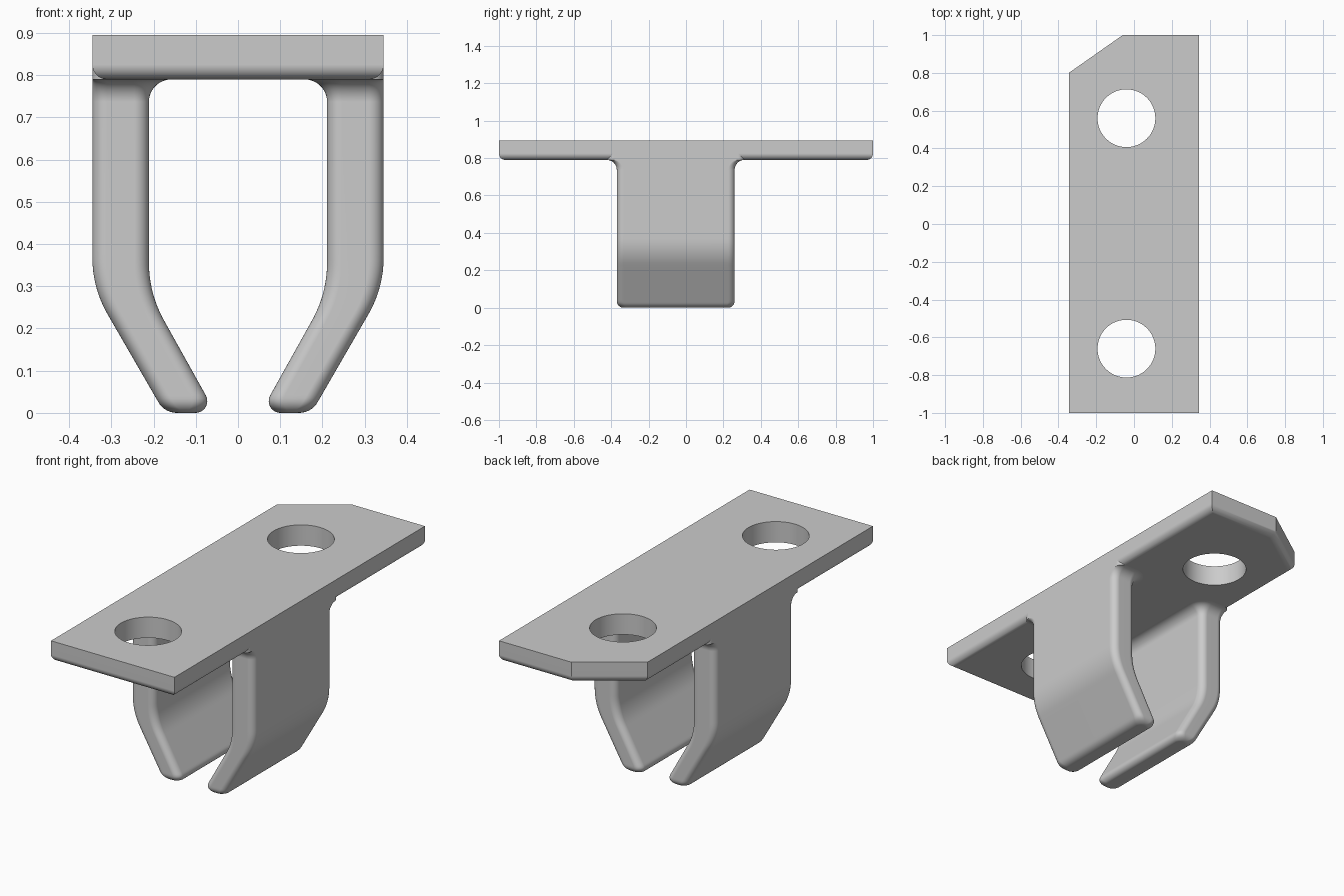
import bpy, bmesh, math
from mathutils import Vector

default = bpy.data.objects.get("Cube")
if default:
    bpy.data.objects.remove(default)

TOP, UNDER = 0.895, 0.79        # plate heights
HALF = 0.345                    # half width
ROUND, FILLET = 0.035, 0.053    # convex and concave radii
FRONT, BACK = -0.37, 0.26       # leg ends along y

grey = bpy.data.materials.new("plain grey")
grey.use_nodes = True
grey.diffuse_color = (0.6, 0.6, 0.6, 1)
grey.node_tree.nodes["Principled BSDF"].inputs["Base Color"].default_value = (0.6, 0.6, 0.6, 1)


def make_object(name, bm):
    bmesh.ops.recalc_face_normals(bm, faces=bm.faces[:])
    mesh = bpy.data.meshes.new(name)
    bm.to_mesh(mesh)
    bm.free()
    mesh.materials.append(grey)
    obj = bpy.data.objects.new(name, mesh)
    bpy.context.collection.objects.link(obj)
    return obj


def activate(obj):
    bpy.ops.object.select_all(action='DESELECT')
    obj.select_set(True)
    bpy.context.view_layer.objects.active = obj


def finish(obj):
    activate(obj)
    bpy.ops.object.shade_smooth_by_angle(angle=math.radians(32))
    mod = obj.modifiers.new("even shading", 'WEIGHTED_NORMAL')
    mod.keep_sharp = True


def rounded(before, corner, after, radius, steps=24):
    """Arc points that replace a corner between two straight lines."""
    a, c, b = Vector(before), Vector(corner), Vector(after)
    u, v = (a - c).normalized(), (b - c).normalized()
    half = u.angle(v) / 2
    centre = c + (u + v).normalized() * (radius / math.sin(half))
    start = c + u * (radius / math.tan(half)) - centre
    end = c + v * (radius / math.tan(half)) - centre
    sweep = start.angle(end)
    return [centre + (start * math.sin(sweep * (1 - t)) + end * math.sin(sweep * t)) / math.sin(sweep)
            for t in (i / steps for i in range(steps + 1))]


def x_at(line, z):
    """Read x from a polyline that rises in z."""
    for p, q in zip(line, line[1:]):
        if p.y <= z <= q.y and q.y > p.y:
            return p.x + (q.x - p.x) * (z - p.y) / (q.y - p.y)
    return line[0].x if z <= line[0].y else line[-1].x


# Mounting plate: clipped corner, rounded lower rim
bm = bmesh.new()
outline = [(-HALF, -1), (HALF, -1), (HALF, 1), (-0.06, 1), (-HALF, 0.8)]
base = bm.faces.new([bm.verts.new((x, y, UNDER)) for x, y in outline])
lifted = bmesh.ops.extrude_face_region(bm, geom=[base], use_keep_orig=True)
bmesh.ops.translate(bm, vec=(0, 0, TOP - UNDER),
                    verts=[v for v in lifted["geom"] if isinstance(v, bmesh.types.BMVert)])
bmesh.ops.recalc_face_normals(bm, faces=bm.faces[:])
rim = [e for e in bm.edges if all(v.co.z < UNDER + 0.01 for v in e.verts)]
bmesh.ops.bevel(bm, geom=rim, offset=ROUND, offset_type='OFFSET', segments=8,
                profile=0.5, affect='EDGES', clamp_overlap=True)
plate = make_object("mounting_plate", bm)

# Two screw holes
for y in (0.56, -0.66):
    bm = bmesh.new()
    bmesh.ops.create_cone(bm, cap_ends=True, segments=64, radius1=0.153, radius2=0.153, depth=0.6)
    bmesh.ops.translate(bm, verts=bm.verts[:], vec=(-0.04, y, UNDER))
    cutter = make_object("hole_cutter", bm)
    cutter.hide_render = True
    cut = plate.modifiers.new("screw hole", 'BOOLEAN')
    cut.operation, cut.solver, cut.object = 'DIFFERENCE', 'EXACT', cutter
    activate(plate)
    bpy.ops.object.modifier_apply(modifier=cut.name)
    bpy.data.objects.remove(cutter)
finish(plate)

# Leg profile: outer and inner lines, bent inwards, with rounded tip corners
out_tip, out_bend, out_top = (0.174, 0), (HALF, 0.296), (HALF, TOP)
in_tip, in_bend, in_top = (0.053, 0), (0.211, 0.283), (0.211, TOP)
outer = rounded(in_tip, out_tip, out_bend, 0.05) + rounded(out_tip, out_bend, out_top, 0.265)
inner = rounded(out_tip, in_tip, in_bend, 0.028) + rounded(in_tip, in_bend, in_top, 0.28)
outer.append(Vector(out_top))
inner.append(Vector(in_top))

# Heights of the leg's cross-sections: tip, bend, flare into the plate
quarter = [i / 10 * math.pi / 2 for i in range(11)]
levels = [0.05 * (1 - math.cos(a)) for a in quarter]
levels += [0.2 + 0.19 * i / 14 for i in range(15)]
levels += [UNDER - FILLET + FILLET * math.sin(a) for a in quarter]
levels.append(UNDER + ROUND)


def section(z):
    """Rounded rectangle of the leg at one height."""
    rise = min(max(z - UNDER + FILLET, 0), FILLET)
    flare = FILLET - math.sqrt(FILLET ** 2 - rise ** 2)
    drop = max(ROUND - z, 0)
    tuck = ROUND - math.sqrt(ROUND ** 2 - drop ** 2)
    x0, x1 = x_at(inner, z) - flare, x_at(outer, z)
    y0, y1 = FRONT - flare + tuck, BACK + flare - tuck
    r = min(ROUND, (x1 - x0) * 0.45)
    points = []
    for cx, cy, rad, turn in ((x1, y1, r, 0), (x0, y1, r + flare, 1),
                              (x0, y0, r + flare, 2), (x1, y0, r, 3)):
        sx, sy = (1 if cx == x1 else -1), (1 if cy == y1 else -1)
        for i in range(9):
            a = (turn + i / 8) * math.pi / 2
            points.append((cx - sx * rad + rad * math.cos(a), cy - sy * rad + rad * math.sin(a), z))
    return points


# Two mirrored clip legs, lofted through the sections
for name, side in (("left_leg", 1), ("right_leg", -1)):
    bm = bmesh.new()
    rings = [[bm.verts.new((side * x, y, z)) for x, y, z in section(z)] for z in levels]
    for low, high in zip(rings, rings[1:]):
        for i in range(len(low)):
            j = (i + 1) % len(low)
            bm.faces.new((low[i], low[j], high[j], high[i]))
    bm.faces.new(rings[0])
    bm.faces.new(rings[-1])
    finish(make_object(name, bm))
